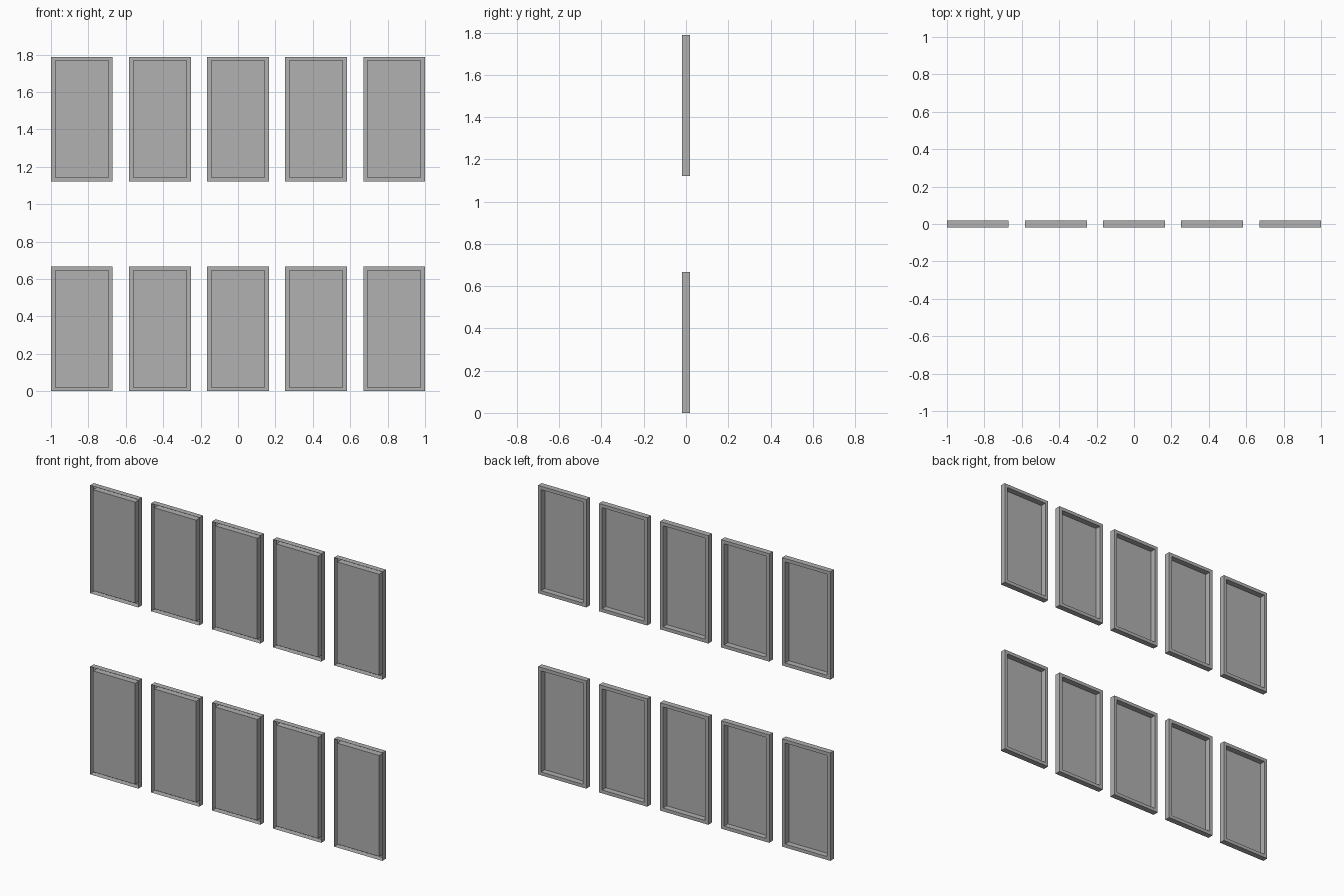
import bpy, bmesh

if "Cube" in bpy.data.objects:
    bpy.data.objects.remove(bpy.data.objects["Cube"])

W, H, D, RIM = 0.33, 0.667, 0.018, 0.021      # D is half the depth
PITCH_X, PITCH_Z = (2 - W) / 4, 1.121

# Darker grey paint
grey = bpy.data.materials.new("dark_grey")
grey.diffuse_color = (0.44, 0.44, 0.44, 1)
grey.use_nodes = True
grey.node_tree.nodes["Principled BSDF"].inputs["Base Color"].default_value = grey.diffuse_color


def window_mesh():
    """Folded sheet: outer walls, back rim, inner walls, pane at the front."""
    bm = bmesh.new()

    def ring(inset, y):
        x, z0, z1 = W / 2 - inset, inset, H - inset
        return [bm.verts.new((px, y, pz))
                for px, pz in ((-x, z0), (x, z0), (x, z1), (-x, z1))]

    rings = [ring(0, -D), ring(0, D), ring(RIM, D), ring(RIM, -D)]
    for a, b in zip(rings, rings[1:]):
        for i in range(4):
            j = (i + 1) % 4
            bm.faces.new((a[i], b[i], b[j], a[j]))
    # Pane, level with the front edge
    bm.faces.new(rings[-1][::-1])
    mesh = bpy.data.meshes.new("window_panel")
    bm.to_mesh(mesh)
    bm.free()
    mesh.materials.append(grey)
    return mesh


# Two rows of five identical windows
mesh = window_mesh()
for row, name in enumerate(("lower", "upper")):
    for col in range(5):
        ob = bpy.data.objects.new(f"{name}_window_{col + 1}", mesh)
        ob.location = ((col - 2) * PITCH_X, 0, row * PITCH_Z)
        bpy.context.collection.objects.link(ob)
